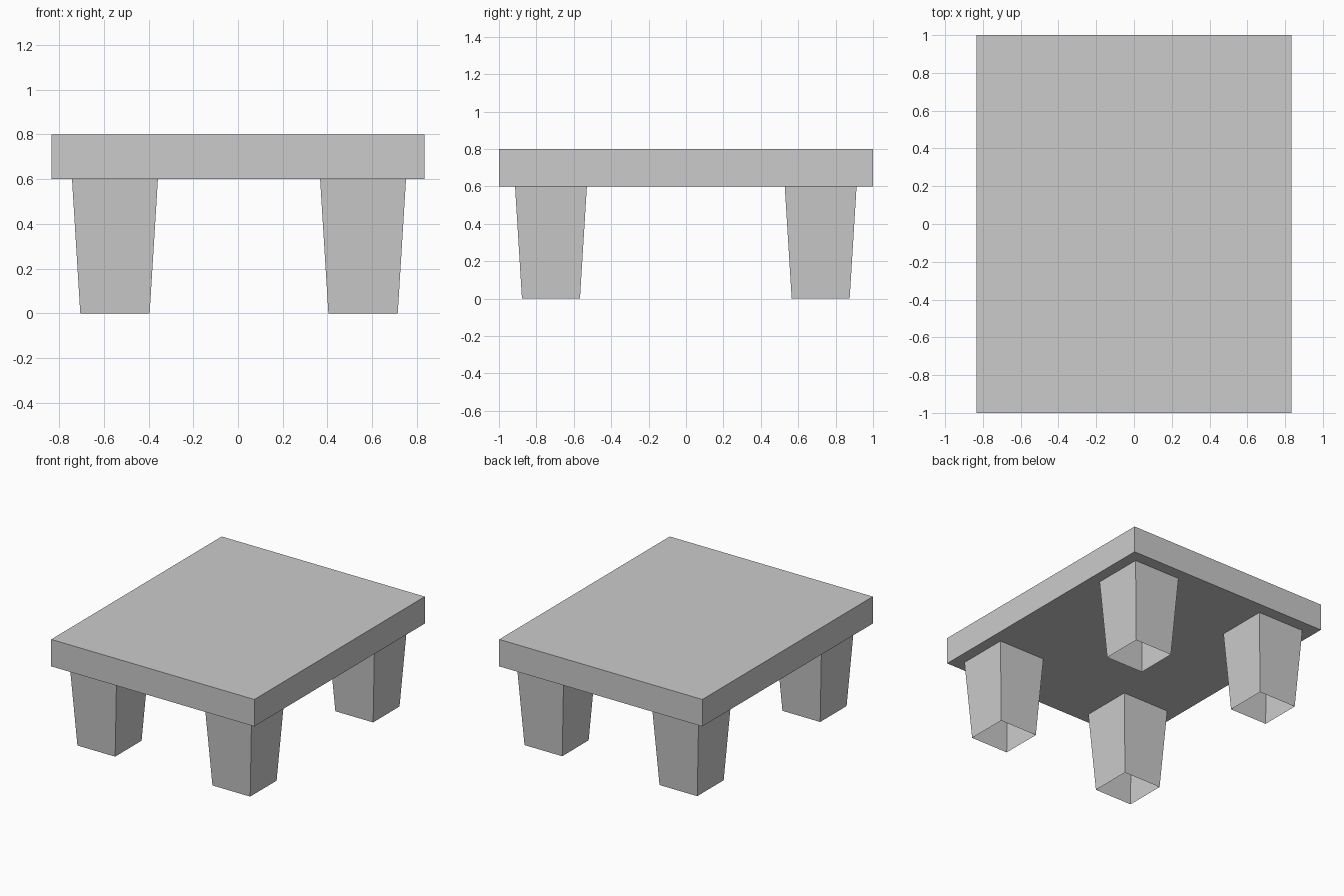
import bpy
import bmesh

cube = bpy.data.objects.get("Cube")
if cube:
    bpy.data.objects.remove(cube, do_unlink=True)

# One plain grey for the whole table
grey = bpy.data.materials.new("light_grey")
grey.use_nodes = True
colour = (0.6, 0.6, 0.6, 1)
grey.diffuse_color = colour
grey.node_tree.nodes["Principled BSDF"].inputs["Base Color"].default_value = colour


def tapered_box(name, centre, bottom, top, z0, z1, hollow=False):
    """Box with separate bottom and top half sizes; hollow leaves both ends open."""
    bm = bmesh.new()
    bmesh.ops.create_cube(bm, size=2)
    if hollow:
        ends = [f for f in bm.faces if abs(f.normal.z) > 0.9]
        bmesh.ops.delete(bm, geom=ends, context='FACES_ONLY')
    for v in bm.verts:
        half, z = (top, z1) if v.co.z > 0 else (bottom, z0)
        v.co = (v.co.x * half[0], v.co.y * half[1], z)
    mesh = bpy.data.meshes.new(name)
    bm.to_mesh(mesh)
    bm.free()
    mesh.materials.append(grey)
    obj = bpy.data.objects.new(name, mesh)
    obj.location = (*centre, 0)
    bpy.context.collection.objects.link(obj)


# Tabletop slab
slab = (0.834, 1.0)
tapered_box("tabletop", (0, 0), slab, slab, 0.6, 0.8)

# Four tapered legs, open at the foot and closed above by the slab
for side, x in (("right", -0.55), ("left", 0.559)):
    for end, y in (("front", -0.722), ("back", 0.72)):
        tapered_box(f"{end}_{side}_leg", (x, y), (0.155, 0.155),
                    (0.192, 0.192), 0, 0.6, hollow=True)
